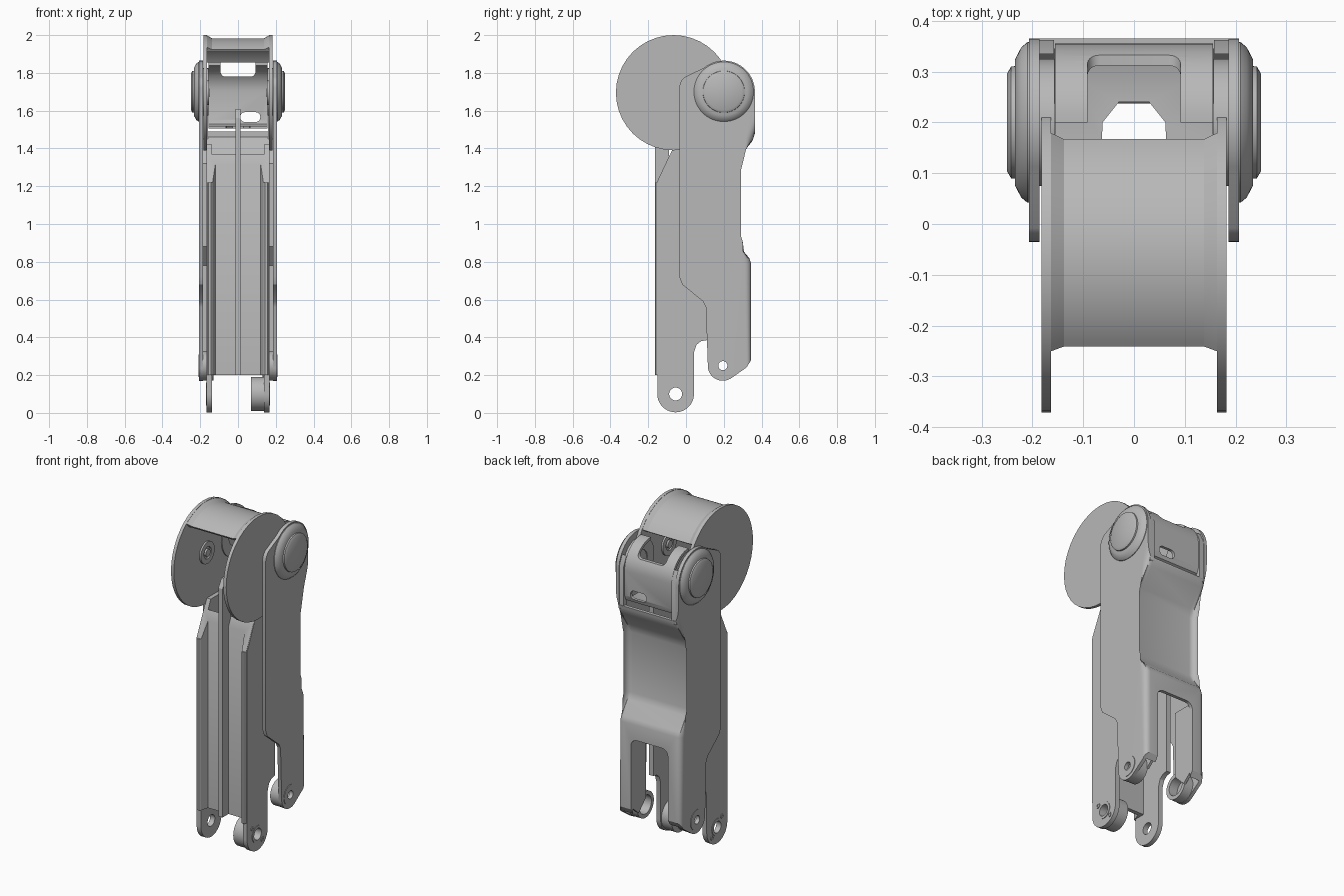
import bpy, bmesh, math

cube = bpy.data.objects.get("Cube")
if cube:
    bpy.data.objects.remove(cube, do_unlink=True)

grey = bpy.data.materials.new("machined_grey")
grey.use_nodes = True
grey.diffuse_color = (0.48, 0.48, 0.48, 1)
grey.node_tree.nodes["Principled BSDF"].inputs["Base Color"].default_value = (0.48, 0.48, 0.48, 1)


def finish(name, bm):
    bmesh.ops.recalc_face_normals(bm, faces=bm.faces)
    me = bpy.data.meshes.new(name)
    bm.to_mesh(me)
    bm.free()
    me.materials.append(grey)
    ob = bpy.data.objects.new(name, me)
    bpy.context.collection.objects.link(ob)
    return ob


def prism(name, pts, a, b, axis="x", bevel=None, width=0.03):
    """Extrude a 2D outline from a to b along an axis; bevel(v) picks rim corners to round."""
    place = {"x": lambda p, t: (t, p[0], p[1]),
             "y": lambda p, t: (p[0], t, p[1]),
             "z": lambda p, t: (p[0], p[1], t)}[axis]
    bm = bmesh.new()
    lo = [bm.verts.new(place(p, a)) for p in pts]
    hi = [bm.verts.new(place(p, b)) for p in pts]
    caps = [bm.faces.new(lo), bm.faces.new(hi)]
    for i in range(len(pts)):
        j = (i + 1) % len(pts)
        bm.faces.new((lo[i], lo[j], hi[j], hi[i]))
    if bevel:
        rim = [e for f in caps for e in f.edges if all(bevel(v.co) for v in e.verts)]
        bmesh.ops.bevel(bm, geom=rim, offset=width, segments=5, profile=0.5, affect="EDGES")
    return finish(name, bm)


def box(name, x0, x1, y0, y1, z0, z1):
    return prism(name, [(y0, z0), (y1, z0), (y1, z1), (y0, z1)], x0, x1)


def revolve(name, section, cy, cz, a0=0, a1=360, n=64):
    """Turn an (x, radius) section around a sideways axis."""
    bm = bmesh.new()
    full = a1 - a0 == 360
    rings = []
    for i in range(n if full else n + 1):
        t = math.radians(a0 + (a1 - a0) * i / n)
        rings.append([bm.verts.new((x, cy + r * math.cos(t), cz + r * math.sin(t)))
                      for x, r in section])
    m = len(section)
    for i in range(n):
        p, q = rings[i], rings[(i + 1) % len(rings)]
        for k in range(m):
            bm.faces.new((p[k], p[(k + 1) % m], q[(k + 1) % m], q[k]))
    if not full:
        bm.faces.new(rings[0])
        bm.faces.new(rings[-1])
    bmesh.ops.remove_doubles(bm, verts=bm.verts, dist=1e-5)
    return finish(name, bm)


def cyl(name, y, z, r, x0, x1, hole=0.0):
    return revolve(name, [(x0, hole), (x0, r), (x1, r), (x1, hole)], y, z, n=40)


def cut(ob, *cutters):
    for c in cutters:
        c.hide_render = True
        mod = ob.modifiers.new("cut", "BOOLEAN")
        mod.operation = "DIFFERENCE"
        mod.solver = "EXACT"
        mod.object = c
        bpy.context.view_layer.objects.active = ob
        bpy.ops.object.modifier_apply(modifier=mod.name)
        bpy.data.objects.remove(c, do_unlink=True)


def arc(cy, cz, r, a0, a1, n=12):
    return [(cy + r * math.cos(math.radians(a0 + (a1 - a0) * i / n)),
             cz + r * math.sin(math.radians(a0 + (a1 - a0) * i / n))) for i in range(n + 1)]


def round_rect(x0, x1, z0, z1, r):
    return (arc(x1 - r, z0 + r, r, -90, 0, 5) + arc(x1 - r, z1 - r, r, 0, 90, 5)
            + arc(x0 + r, z1 - r, r, 90, 180, 5) + arc(x0 + r, z0 + r, r, 180, 270, 5))


PY, PZ = 0.2, 1.7        # upper pivot
DY, DZ = -0.066, 1.695   # pulley centre
LY, LZ = 0.195, 0.25     # lower casing pivot
TY, TZ = -0.055, 0.1     # lower link pivot

# Outer casing: rounded U channel
outline = (arc(LY, LZ, 0.08, 190, 300, 8)
           + [(0.32, 0.24), (0.345, 0.28), (0.345, 0.79), (0.335, 0.82), (0.27, 0.89), (0.257, 0.93),
              (0.257, 1.29), (0.27, 1.34), (0.352, 1.44), (0.365, 1.48)]
           + arc(PY, PZ, 0.165, 0, 130, 16)
           + arc(0.04, 1.72, 0.075, 130, 180, 6)
           + [(-0.035, 0.72), (-0.02, 0.68), (0.09, 0.59), (0.105, 0.56)])
casing = prism("outer_casing", outline, -0.207, 0.207,
               bevel=lambda v: v.y > 0.25 and 0.26 < v.z < 1.5, width=0.034)
hollow = [(-0.5, -0.1), (0.325, -0.1), (0.325, 0.78), (0.237, 0.88), (0.237, 1.32),
          (0.345, 1.46), (0.345, 1.49), (0.5, 1.49), (0.5, 2.1), (-0.5, 2.1)]
cut(casing,
    prism("hollow_cutter", hollow, -0.186, 0.186),
    prism("fork_cutter", round_rect(-0.122, 0.122, -0.2, 0.7, 0.04), 0.2, 0.5, "y"),
    cyl("pin_cutter", LY, LZ, 0.024, -0.4, 0.4))

for s, side in ((1, "left"), (-1, "right")):
    # Upper pivot boss, cap and inner washers
    revolve(side + "_pivot_boss", [(s * x, r) for x, r in
            ((0.19, 0), (0.19, 0.158), (0.21, 0.158), (0.222, 0.148), (0.234, 0.125), (0.234, 0))], PY, PZ)
    revolve(side + "_pivot_cap", [(s * x, r) for x, r in
            ((0.225, 0), (0.225, 0.112), (0.242, 0.11), (0.25, 0.096), (0.25, 0))], PY, PZ)
    cyl(side + "_washer", PY, PZ, 0.125, s * 0.157, s * 0.19, 0.06)
    # Back opening side lips at the top
    prism(side + "_ear_lip", [(0.335, 1.45), (0.362, 1.47), (0.362, 1.72), (0.335, 1.78)],
          s * 0.158, s * 0.19)
    # Fork legs at the bottom
    prism(side + "_fork_lining", [(0.2, 0.3), (0.27, 0.23), (0.33, 0.28), (0.33, 0.7), (0.2, 0.7)],
          s * 0.122, s * 0.137)
    cyl(side + "_fork_tube", LY, LZ, 0.078, s * 0.13, s * 0.188, 0.055)
    cyl(side + "_fork_seat", LY, LZ, 0.06, s * 0.207, s * 0.21, 0.024)
    # Pulley discs with inner hubs
    cyl(side + "_pulley_disc", DY, DZ, 0.305, s * 0.163, s * 0.182)
    cyl(side + "_disc_hub", DY, DZ, 0.065, s * 0.153, s * 0.165, 0.035)
    cyl(side + "_hub_pin", DY, DZ, 0.022, s * 0.15, s * 0.165)
    # Link side plate
    plate = prism(side + "_link_plate",
                  arc(TY, TZ, 0.097, 180, 360, 20)
                  + [(0.042, 0.32), (0.055, 0.36), (0.08, 0.38), (0.11, 0.385), (0.11, 1.42),
                     (-0.06, 1.42), (-0.152, 1.22)],
                  s * 0.138, s * 0.166)
    cut(plate, cyl("tab_hole_cutter", TY, TZ, 0.034, -0.4, 0.4))
    for dy, dz in ((-0.047, 0.048), (0.047, -0.048)):
        cyl(side + "_tab_screw", TY + dy, TZ + dz, 0.014, s * 0.15, s * 0.17, 0.007)
    cyl(side + "_tab_ring", TY, TZ, 0.05, s * 0.16, s * 0.169, 0.034)

# Thick inner boss on one link tab
cyl("tab_inner_boss", TY, TZ, 0.09, 0.07, 0.14, 0.034)

# Curved pulley cover with flared edges
cover = [(-0.163, 0.303), (-0.138, 0.288), (0.138, 0.288), (0.163, 0.303), (0.163, 0.272), (-0.163, 0.272)]
revolve("pulley_cover", cover, DY, DZ, 36, 127.5, 32)

# Link front: recessed panel between raised flanges
half = [(0.12, -0.11), (0.136, -0.16), (0.142, -0.165), (0.156, -0.165), (0.162, -0.158), (0.162, -0.085)]
front = prism("link_front_panel", half + [(-x, y) for x, y in reversed(half)], 0.2, 1.42, "z")
cut(front, prism("slope_cutter", [(-0.3, 1.22), (-0.155, 1.22), (-0.07, 1.4), (-0.07, 1.6), (-0.3, 1.6)],
                 -0.3, 0.3))
prism("link_front_rib", [(-0.165, 0.2), (-0.09, 0.2), (-0.09, 1.61), (-0.135, 1.61), (-0.165, 1.56)],
      -0.014, 0.014)

# Bracket around the upper pivot
bracket_side = (arc(PY, PZ, 0.155, 90, 0, 14) + [(0.355, 1.55), (0.343, 1.52), (0.315, 1.505), (0.165, 1.505),
                (0.165, 1.52), (0.31, 1.52), (0.33, 1.53), (0.338, 1.55)] + arc(PY, PZ, 0.138, 0, 90, 14))
bracket = prism("pivot_bracket", bracket_side, -0.156, 0.156)
cut(bracket,
    prism("notch_cutter", round_rect(-0.092, 0.092, 1.78, 2.1, 0.025), 0, 0.6, "y"),
    prism("slot_cutter", round_rect(0.012, 0.118, 1.54, 1.592, 0.024), 0.25, 0.6, "y"),
    prism("mouth_cutter", [(-0.065, 0.1), (0.065, 0.1), (0.062, 0.2), (0.03, 0.24), (-0.03, 0.24),
                           (-0.062, 0.2)], 1.4, 1.6, "z"))

# Smooth shading with sharp edges kept
for ob in bpy.context.view_layer.objects:
    ob.select_set(ob.type == "MESH" and grey.name in ob.data.materials)
bpy.context.view_layer.objects.active = casing
bpy.ops.object.shade_smooth_by_angle(angle=math.radians(30))
